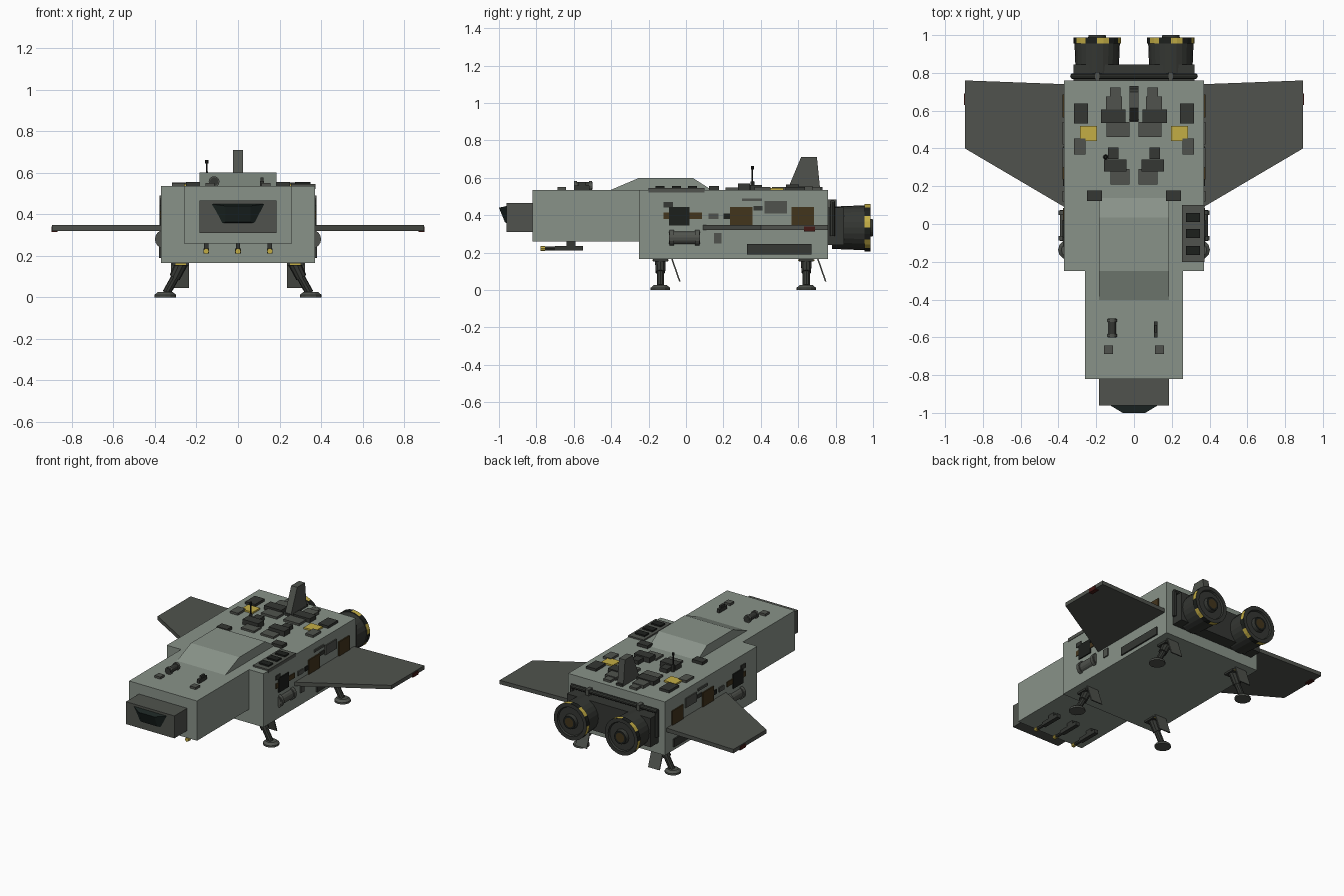
import bpy, bmesh, math
from mathutils import Vector

if "Cube" in bpy.data.objects:
    bpy.data.objects.remove(bpy.data.objects["Cube"])

def mat(name, r, g, b):
    m = bpy.data.materials.new(name)
    m.diffuse_color = (r, g, b, 1)
    m.use_nodes = True
    m.node_tree.nodes["Principled BSDF"].inputs["Base Color"].default_value = m.diffuse_color
    return m

HULL = mat("hull_green_grey", .25, .29, .25)
GREY = mat("dark_grey", .08, .086, .075)
DARK = mat("charcoal", .035, .038, .033)
BLACK = mat("black", .012, .014, .012)
GLASS = mat("glass", .012, .02, .018)
YELLOW = mat("yellow", .55, .42, .06)
BROWN = mat("brown", .055, .035, .012)
RED = mat("dark_red", .06, .01, .008)

def finish(name, bm, *mats):
    bmesh.ops.recalc_face_normals(bm, faces=bm.faces)
    me = bpy.data.meshes.new(name)
    bm.to_mesh(me)
    bm.free()
    for m in mats:
        me.materials.append(m)
    ob = bpy.data.objects.new(name, me)
    bpy.context.collection.objects.link(ob)
    return ob

def loft(name, a, b, m):
    """Solid between two matching outlines."""
    bm = bmesh.new()
    va, vb = [bm.verts.new(p) for p in a], [bm.verts.new(p) for p in b]
    bm.faces.new(va)
    bm.faces.new(vb[::-1])
    for i in range(len(a)):
        j = (i + 1) % len(a)
        bm.faces.new((va[i], va[j], vb[j], vb[i]))
    return finish(name, bm, m)

def box(name, x0, x1, y0, y1, z0, z1, m):
    q = [(x0, y0), (x1, y0), (x1, y1), (x0, y1)]
    return loft(name, [(x, y, z0) for x, y in q], [(x, y, z1) for x, y in q], m)

def side_prism(name, prof, w, m):
    return loft(name, [(-w, y, z) for y, z in prof], [(w, y, z) for y, z in prof], m)

def rod(name, p, q, r1, r2, m, n=12):
    p, q = Vector(p), Vector(q)
    bm = bmesh.new()
    bmesh.ops.create_cone(bm, cap_ends=True, segments=n, radius1=r1, radius2=r2, depth=(q - p).length)
    ob = finish(name, bm, m)
    ob.location = (p + q) / 2
    ob.rotation_euler = (q - p).to_track_quat('Z', 'Y').to_euler()
    return ob

def lathe(name, cx, cz, prof, mats, pick, n=20):
    """Rings (y, radius) around a y axis; pick(ring, side) gives the material."""
    bm = bmesh.new()
    rings = [[bm.verts.new((cx + r * math.cos(math.tau * i / n), y, cz + r * math.sin(math.tau * i / n)))
              for i in range(n)] for y, r in prof]
    for k in range(len(rings) - 1):
        for i in range(n):
            j = (i + 1) % n
            f = bm.faces.new((rings[k][i], rings[k][j], rings[k + 1][j], rings[k + 1][i]))
            f.material_index = pick(k, i)
    bm.faces.new(rings[0])
    bm.faces.new(rings[-1]).material_index = pick(len(rings), 0)
    return finish(name, bm, *mats)

# Hull blocks, cabin hump and tail fin
box("main_hull", -.37, .37, -.25, .76, .165, .535, HULL)
box("nose_hull", -.26, .26, -.82, -.25, .26, .535, HULL)
side_prism("cabin_hump", [(-.415, .53), (-.25, .6), (.035, .6), (.145, .53)], .185, HULL)
side_prism("tail_fin", [(.54, .53), (.615, .71), (.70, .71), (.718, .53)], .023, GREY)
box("fin_base", -.023, .023, .54, .73, .53, .55, DARK)

# Cockpit and window
box("cockpit_frame", -.185, .185, -.96, -.82, .31, .465, GREY)
loft("cockpit_window", [(-.085, -.955, .355), (.085, -.955, .355), (.135, -.955, .45), (-.135, -.955, .45)],
     [(-.06, -.968, .362), (.06, -.968, .362), (.06, -1, .44), (-.06, -1, .44)], GLASS)

# Rear bulkhead with its pipe
box("rear_bulkhead", -.32, .32, .76, .845, .24, .44, DARK)
rod("rear_pipe", (-.33, .783, .468), (.33, .783, .468), .015, .015, DARK, 10)

# Nose-top fittings
rod("nose_canister", (-.115, -.6, .557), (-.115, -.5, .557), .02, .02, DARK)
for y in (-.59, -.51):
    rod("canister_band", (-.115, y - .008, .557), (-.115, y + .008, .557), .026, .026, GREY)
box("nose_sensor_fin", .105, .125, -.6, -.515, .53, .56, DARK)
box("nose_sensor_head", .108, .122, -.575, -.535, .56, .577, DARK)

# Mast
rod("antenna_mast", (-.15, .355, .53), (-.15, .355, .65), .005, .004, BLACK, 8)
rod("antenna_tip", (-.15, .355, .645), (-.15, .355, .662), .008, .008, BLACK, 8)
rod("antenna_foot", (-.15, .355, .53), (-.15, .355, .58), .014, .01, DARK, 8)

# Vent rack on the right shoulder
box("vent_rack", .255, .373, -.2, .1, .522, .545, GREY)
for y in (-.14, -.05, .035):
    box("vent", .275, .35, y - .024, y + .024, .54, .555, BLACK)

# Guns under the nose
for x in (-.153, 0, .153):
    rod("gun_barrel", (x, -.765, .222), (x, -.55, .222), .011, .011, DARK, 8)
    box("gun_body", x - .014, x + .014, -.7, -.55, .21, .236, DARK)
    rod("gun_tip", (x, -.778, .222), (x, -.755, .222), .014, .014, YELLOW, 8)
    box("gun_mount", x - .01, x + .01, -.64, -.59, .23, .265, DARK)

# Roof blocks: x, y, width, depth, top, material
roof = [(.28, .585, .075, .105, .552, DARK), (.24, .48, .09, .08, .546, YELLOW),
        (.288, .41, .06, .085, .55, GREY), (.1, .665, .055, .115, .55, GREY),
        (.105, .62, .085, .11, .556, GREY), (.11, .57, .13, .07, .563, DARK),
        (.085, .5, .12, .08, .55, GREY), (.11, .375, .055, .06, .562, DARK),
        (.1, .31, .12, .065, .57, DARK), (.075, .25, .1, .08, .548, GREY),
        (.21, .15, .08, .055, .555, DARK), (.135, -.665, .045, .045, .55, GREY)]

# Flank panels: y0, y1, z0, z1, thickness, material
flank = [(-.09, .02, .345, .445, .008, BLACK), (-.12, .085, .38, .415, .005, BROWN),
         (.235, .355, .345, .445, .008, BROWN), (.565, .685, .345, .445, .008, BROWN),
         (.15, .19, .25, .305, .008, GREY), (.325, .67, .19, .245, .01, DARK),
         (.3, .405, .475, .49, .008, GREY), (.42, .54, .41, .475, .008, GREY),
         (.12, .175, .38, .41, .008, GREY), (.2, .25, .38, .41, .006, BLACK),
         (-.12, -.07, .44, .47, .006, DARK), (.36, .41, .425, .45, .006, DARK)]

for s in (-1, 1):
    for x, y, w, d, top, m in roof:
        box("roof_block", s * x - w / 2, s * x + w / 2, y - d / 2, y + d / 2, .53, top, m)
    for y0, y1, z0, z1, t, m in flank:
        box("flank_panel", s * .365, s * (.37 + t), y0, y1, z0, z1, m)

    # Side tank with end bands
    rod("side_tank", (s * .355, -.09, .28), (s * .355, .075, .28), .037, .037, GREY, 16)
    for y in (-.075, .06):
        rod("tank_band", (s * .355, y - .012, .28), (s * .355, y + .012, .28), .045, .045, GREY, 16)

    # Wing and tip lamp
    plan = [(.36, .085), (.895, .4), (.895, .76), (.36, .74)]
    loft("wing", [(s * x, y, .32) for x, y in plan], [(s * x, y, .347) for x, y in plan], GREY)
    box("wing_tip_lamp", s * .87, s * .899, .63, .69, .314, .34, RED)

    # Engine with striped rim
    lathe("engine", s * .195, .333,
          [(.78, .113), (.955, .12), (.955, .126), (.987, .126), (.987, .1), (.975, .095), (.975, .05), (1, .045), (1, .032)],
          (DARK, YELLOW, BLACK, BROWN),
          lambda k, i: 3 if k == 9 else (1 if i % 4 < 2 else 2) if k == 2 else 2 if k == 7 else 0, 24)
    # Pipe clamps and drop lines on the bulkhead
    box("pipe_clamp", s * .195 - .012, s * .195 + .012, .76, .805, .44, .485, GREY)
    rod("drop_line", (s * .325, .783, .29), (s * .325, .783, .47), .013, .013, DARK, 8)

    # Landing legs with bay doors
    for y in (-.137, .643):
        box("leg_collar", s * .235, s * .315, y - .04, y + .04, .152, .168, DARK)
        box("collar_stripe", s * .25, s * .3, y - .043, y + .043, .155, .163, YELLOW)
        rod("upper_leg", (s * .27, y, .165), (s * .305, y, .095), .03, .027, DARK, 10)
        rod("lower_leg", (s * .295, y, .11), (s * .345, y, .02), .02, .02, DARK, 10)
        rod("foot_pad", (s * .35, y, 0), (s * .35, y, .012), .052, .052, GREY, 12)
        rod("foot_top", (s * .35, y, .012), (s * .35, y, .026), .052, .035, GREY, 12)
        door = [(y + .058, .166), (y + .066, .166), (y + .108, .045), (y + .1, .045)]
        loft("bay_door", [(s * .235, a, b) for a, b in door], [(s * .322, a, b) for a, b in door], GREY)
